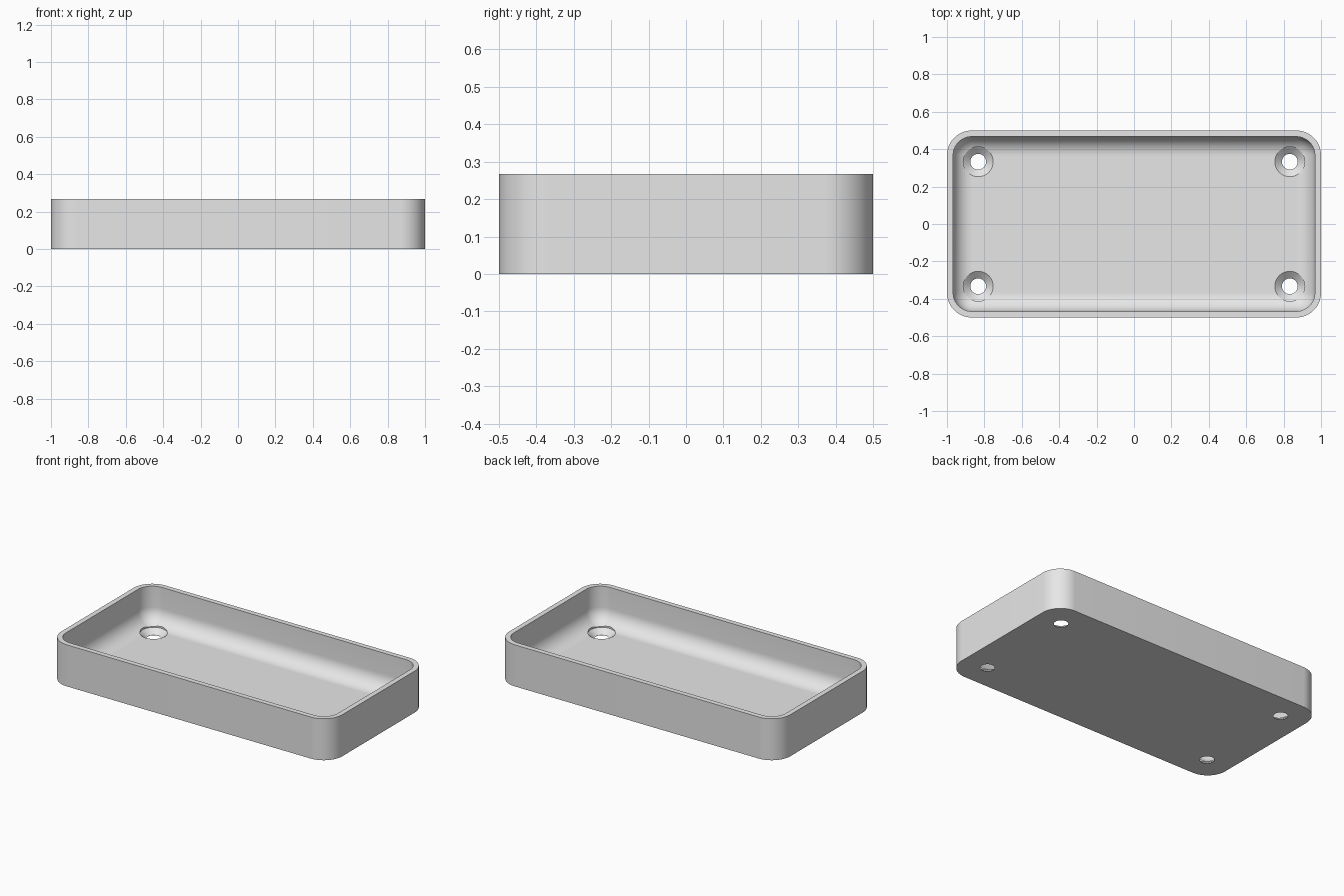
import bpy, bmesh
from math import sin, cos, pi, radians

if "Cube" in bpy.data.objects:
    bpy.data.objects.remove(bpy.data.objects["Cube"], do_unlink=True)

HALF_X, HALF_Y, HEIGHT = 1.0, 0.5, 0.267
CORNER, WALL, FLOOR, FILLET = 0.133, 0.033, 0.033, 0.1
HOLE_X, HOLE_Y, HOLE_R, SINK_R = 0.833, 0.333, 0.042, 0.08

grey = bpy.data.materials.new("light grey")
grey.use_nodes = True
grey.diffuse_color = (0.8, 0.8, 0.8, 1)
grey.node_tree.nodes["Principled BSDF"].inputs["Base Color"].default_value = (0.8, 0.8, 0.8, 1)


def rounded_ring(inset, z, steps=16):
    """Rounded rectangle, drawn in from the outer outline by inset."""
    r = max(CORNER - inset, 0)
    ring = []
    for quarter, (sx, sy) in enumerate([(1, 1), (-1, 1), (-1, -1), (1, -1)]):
        for i in range(steps + 1):
            a = (quarter + i / steps) * pi / 2
            ring.append((sx * (HALF_X - CORNER) + r * cos(a),
                         sy * (HALF_Y - CORNER) + r * sin(a), z))
    return ring


def circle_ring(x, y, r, z, steps=48):
    return [(x + r * cos(2 * pi * i / steps), y + r * sin(2 * pi * i / steps), z)
            for i in range(steps)]


def loft(bm, rings):
    """Skin a stack of rings and cap both ends."""
    loops = [[bm.verts.new(p) for p in ring] for ring in rings]
    for low, high in zip(loops, loops[1:]):
        for i in range(len(low)):
            j = (i + 1) % len(low)
            bm.faces.new((low[i], low[j], high[j], high[i]))
    bm.faces.new(loops[0][::-1])
    bm.faces.new(loops[-1])


def finish(bm, name):
    bmesh.ops.remove_doubles(bm, verts=bm.verts, dist=0.0004)
    bmesh.ops.recalc_face_normals(bm, faces=bm.faces)
    mesh = bpy.data.meshes.new(name)
    bm.to_mesh(mesh)
    bm.free()
    mesh.materials.append(grey)
    obj = bpy.data.objects.new(name, mesh)
    bpy.context.collection.objects.link(obj)
    return obj


# Tray: outer wall, rim, inner wall, then a round fillet down to the floor
rings = [rounded_ring(0, 0), rounded_ring(0, HEIGHT), rounded_ring(WALL, HEIGHT)]
for i in range(13):
    a = i / 12 * pi / 2
    rings.append(rounded_ring(WALL + FILLET * (1 - cos(a)),
                              FLOOR + FILLET * (1 - sin(a))))
bm = bmesh.new()
loft(bm, rings)
tray = finish(bm, "tray")

# Countersunk screw holes in the four corners
bm = bmesh.new()
for sx in (-1, 1):
    for sy in (-1, 1):
        profile = [(HOLE_R, -0.02), (HOLE_R, 0.001), (SINK_R, FLOOR), (SINK_R, 0.15)]
        loft(bm, [circle_ring(sx * HOLE_X, sy * HOLE_Y, r, z) for r, z in profile])
cutter = finish(bm, "screw_hole_cutter")
cutter.hide_render = True

cut = tray.modifiers.new("screw holes", "BOOLEAN")
cut.operation = "DIFFERENCE"
cut.solver = "EXACT"
cut.object = cutter
bpy.ops.object.select_all(action="DESELECT")
bpy.context.view_layer.objects.active = tray
tray.select_set(True)
bpy.ops.object.modifier_apply(modifier=cut.name)
bpy.data.objects.remove(cutter, do_unlink=True)

# Smooth corners and fillet, crisp rim and holes
bpy.ops.object.shade_smooth_by_angle(angle=radians(30))
